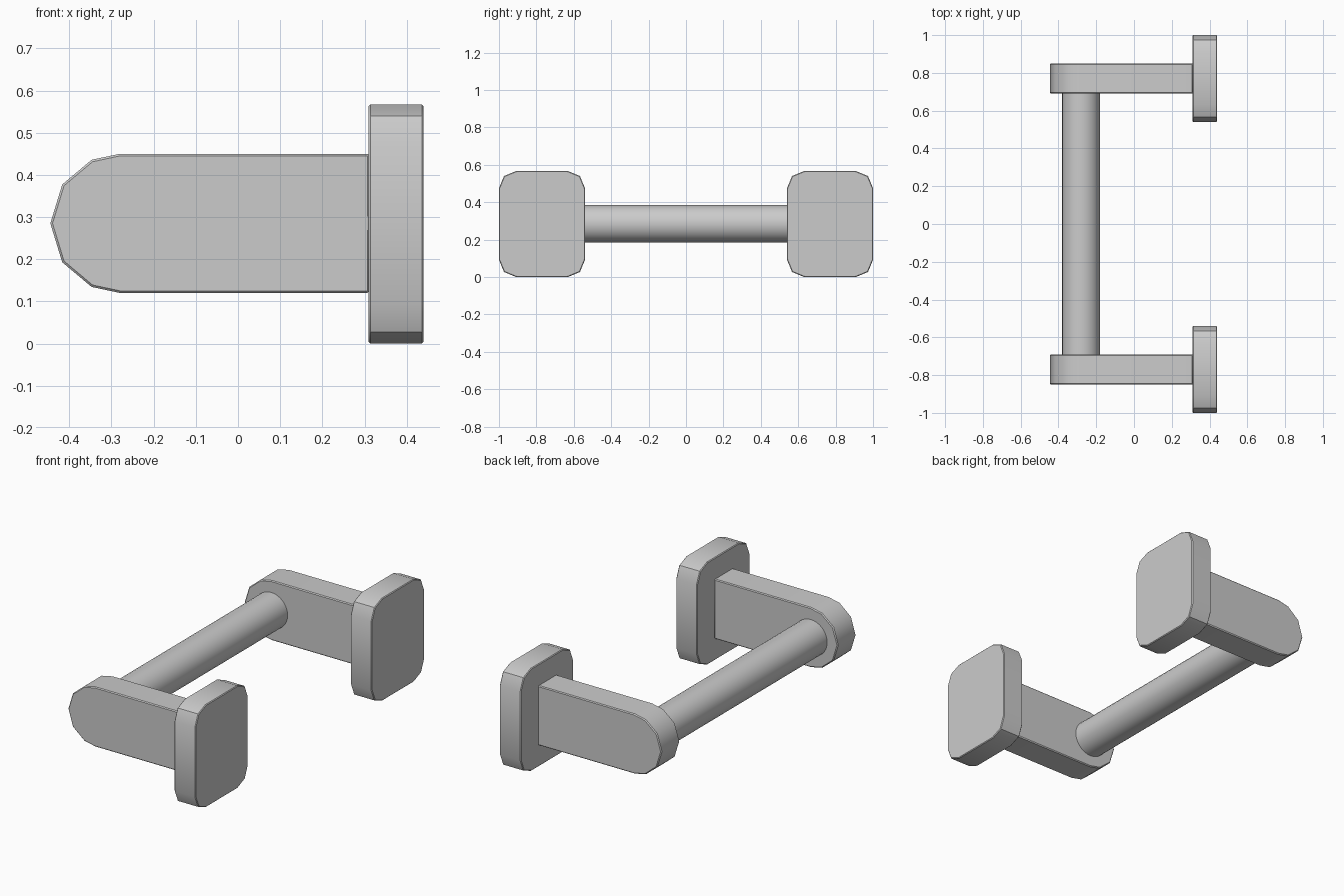
import bpy
import bmesh
from math import pi, radians, cos, sin
from mathutils import Matrix

cube = bpy.data.objects.get("Cube")
if cube:
    bpy.data.objects.remove(cube, do_unlink=True)

GREY = (0.6, 0.6, 0.6, 1.0)
mat = bpy.data.materials.new("satin grey")
mat.use_nodes = True
mat.diffuse_color = GREY
mat.node_tree.nodes["Principled BSDF"].inputs["Base Color"].default_value = GREY

MID_Z = 0.285   # height of the bar and arms
BAR_X = -0.28   # bar axis, also where the arm tips start to round


def finish(name, bm, bevel=0.0):
    bmesh.ops.recalc_face_normals(bm, faces=bm.faces)
    mesh = bpy.data.meshes.new(name)
    bm.to_mesh(mesh)
    bm.free()
    mesh.materials.append(mat)
    obj = bpy.data.objects.new(name, mesh)
    bpy.context.collection.objects.link(obj)
    if bevel:
        mod = obj.modifiers.new("soft edges", 'BEVEL')
        mod.width = bevel
        mod.segments = 1
        mod.limit_method = 'ANGLE'
        mod.angle_limit = radians(60)
    bpy.ops.object.select_all(action='DESELECT')
    obj.select_set(True)
    bpy.context.view_layer.objects.active = obj
    bpy.ops.object.shade_smooth_by_angle(angle=radians(35))
    return obj


def extrude_profile(name, points, offset, bevel):
    bm = bmesh.new()
    face = bm.faces.new([bm.verts.new(p) for p in points])
    result = bmesh.ops.extrude_face_region(bm, geom=[face])
    verts = [v for v in result["geom"] if isinstance(v, bmesh.types.BMVert)]
    bmesh.ops.translate(bm, verts=verts, vec=offset)
    return finish(name, bm, bevel)


for side, label in ((-1, "front"), (1, "back")):
    # Wall plate: rectangle with two-step rounded corners
    r, half_y, half_z = 0.092, 0.23, 0.2835
    outline = []
    for k, (sy, sz) in enumerate(((1, 1), (-1, 1), (-1, -1), (1, -1))):
        for step in range(3):
            a = k * pi / 2 + step * pi / 4
            outline.append((0.31,
                            side * 0.77 + sy * (half_y - r) + r * cos(a),
                            half_z + sz * (half_z - r) + r * sin(a)))
    extrude_profile(label + "_wall_plate", outline, (0.13, 0, 0), 0.004)

    # Arm: straight bar with a faceted round tip
    tip = [(BAR_X - 0.165 * sin(radians(a)), side * 0.69,
            MID_Z + 0.165 * cos(radians(a))) for a in (0, 24, 56, 90, 124, 156, 180)]
    root = [(0.312, side * 0.69, MID_Z - 0.165), (0.312, side * 0.69, MID_Z + 0.165)]
    extrude_profile(label + "_arm", tip + root, (0, side * 0.16, 0), 0.005)

# Round grip bar between the arms
bm = bmesh.new()
bmesh.ops.create_cone(bm, cap_ends=True, segments=32, radius1=0.1, radius2=0.1, depth=1.384,
                      matrix=Matrix.Translation((BAR_X, 0, MID_Z)) @ Matrix.Rotation(pi / 2, 4, 'X'))
finish("grip_bar", bm)
